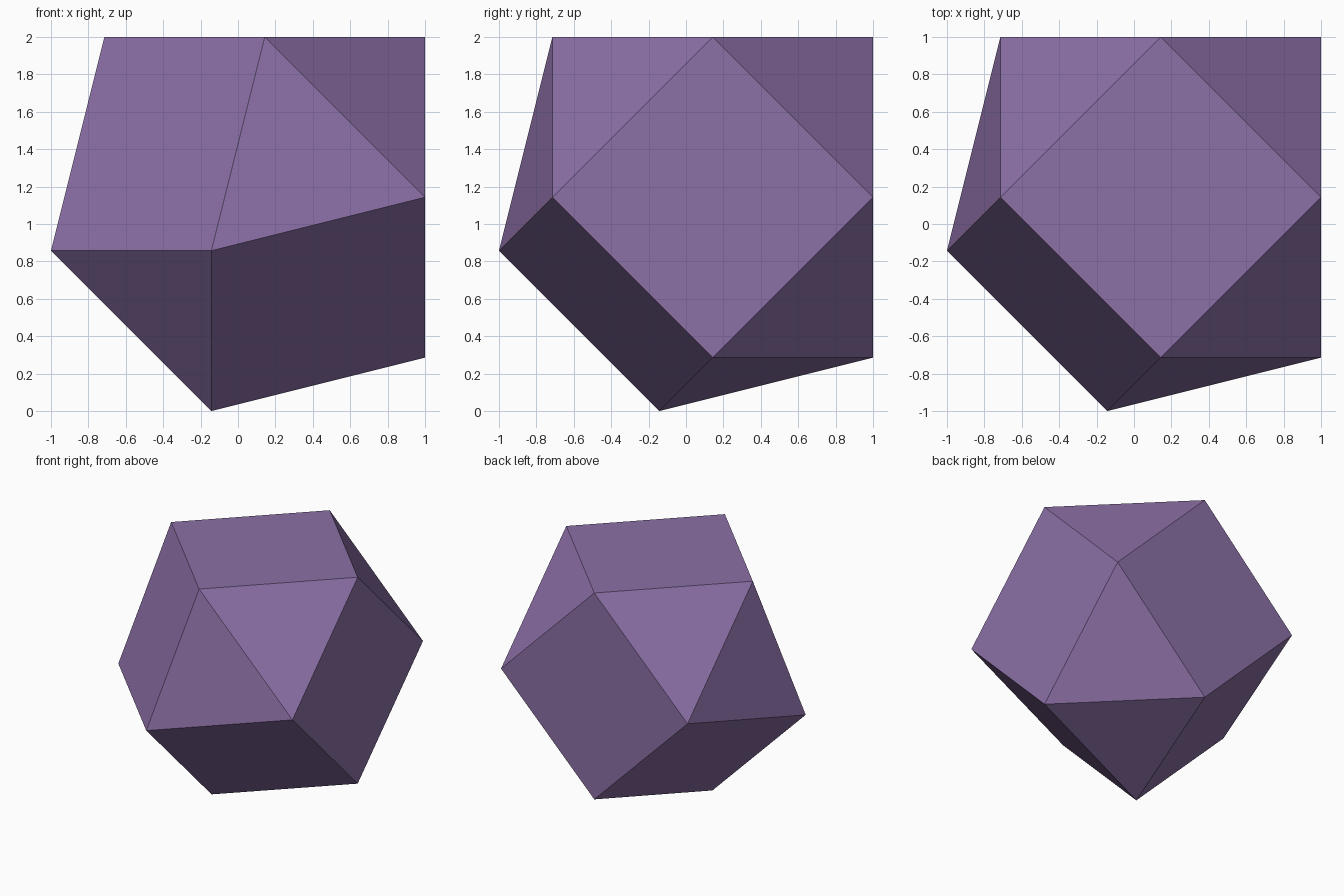
import bpy, bmesh, math
from itertools import permutations
from mathutils import Vector

if "Cube" in bpy.data.objects:
    bpy.data.objects.remove(bpy.data.objects["Cube"])

A = 6 / 7                              # half diagonal of each square face
CENTRE = Vector((1 / 7, 1 / 7, 8 / 7))
AXIS = Vector((1, 1, 1)).normalized()  # three-fold symmetry axis

# Hexagonal belt, then one triangular cap and its mirror image across the belt
belt = [Vector(p) * A for p in permutations((1, -1, 0))]
cap = [Vector(p) * A for p in ((1, 1, 0), (1, 0, 1), (0, 1, 1))]
mirrored_cap = [v - 2 * v.dot(AXIS) * AXIS for v in cap]

# Skin the points and merge the coplanar triangles into squares
bm = bmesh.new()
for p in belt + cap + mirrored_cap:
    bm.verts.new(p + CENTRE)
bmesh.ops.convex_hull(bm, input=bm.verts[:])
bmesh.ops.dissolve_limit(bm, angle_limit=math.radians(1),
                         verts=bm.verts[:], edges=bm.edges[:])
bmesh.ops.recalc_face_normals(bm, faces=bm.faces[:])

mesh = bpy.data.meshes.new("faceted_solid")
bm.to_mesh(mesh)
bm.free()

# Single purple colour
purple = bpy.data.materials.new("purple")
purple.diffuse_color = (0.26, 0.16, 0.38, 1)
purple.use_nodes = True
purple.node_tree.nodes["Principled BSDF"].inputs["Base Color"].default_value = purple.diffuse_color
mesh.materials.append(purple)

solid = bpy.data.objects.new("faceted_solid", mesh)
bpy.context.collection.objects.link(solid)
